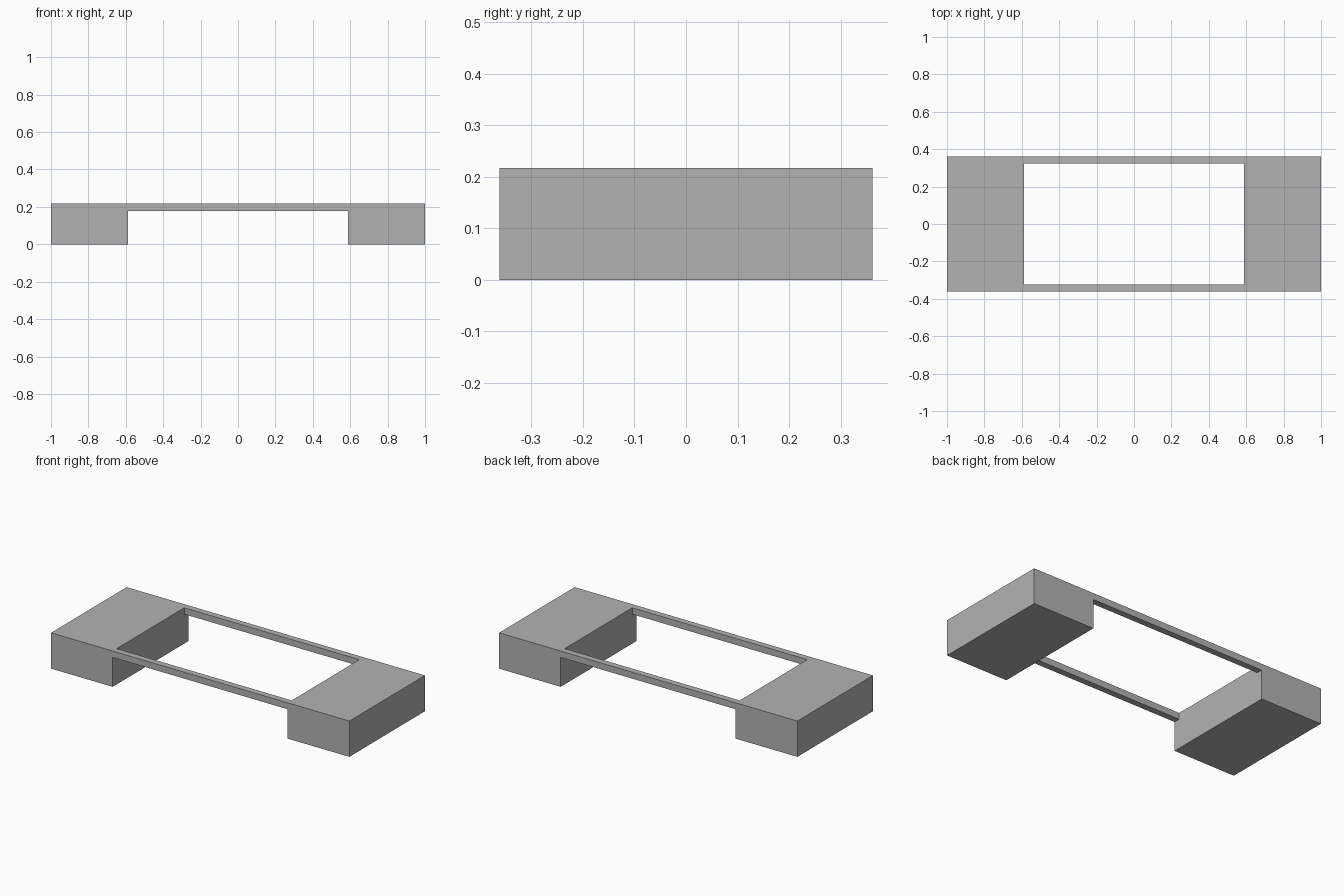
import bpy

cube = bpy.data.objects.get("Cube")
if cube:
    bpy.data.objects.remove(cube, do_unlink=True)

HALF_X, HALF_Y, HEIGHT = 1.0, 0.362, 0.217
OPEN_X, OPEN_Y = 0.587, 0.324   # half size of the opening
RAIL_Z = 0.178                  # underside of the rails

grey = bpy.data.materials.new("plain grey")
grey.use_nodes = True
colour = (0.45, 0.45, 0.45, 1)
grey.diffuse_color = colour
grey.node_tree.nodes["Principled BSDF"].inputs["Base Color"].default_value = colour


def box(name, half_x, half_y, z0, z1):
    bpy.ops.mesh.primitive_cube_add(size=2, location=(0, 0, (z0 + z1) / 2))
    ob = bpy.context.object
    ob.name = name
    ob.scale = (half_x, half_y, (z1 - z0) / 2)
    bpy.ops.object.transform_apply(location=True, rotation=False, scale=True)
    ob.data.materials.append(grey)
    return ob


def cut(target, cutter):
    cutter.hide_render = True
    mod = target.modifiers.new("cut", 'BOOLEAN')
    mod.operation = 'DIFFERENCE'
    mod.solver = 'EXACT'
    mod.object = cutter
    bpy.context.view_layer.objects.active = target
    bpy.ops.object.modifier_apply(modifier=mod.name)
    bpy.data.objects.remove(cutter, do_unlink=True)


# Solid block, opened through the middle and hollowed below the side rails
frame = box("bridge_frame", HALF_X, HALF_Y, 0, HEIGHT)
cut(frame, box("underside_cutter", OPEN_X, HALF_Y + 0.2, -0.2, RAIL_Z))
cut(frame, box("opening_cutter", OPEN_X, OPEN_Y, -0.2, HEIGHT + 0.2))
